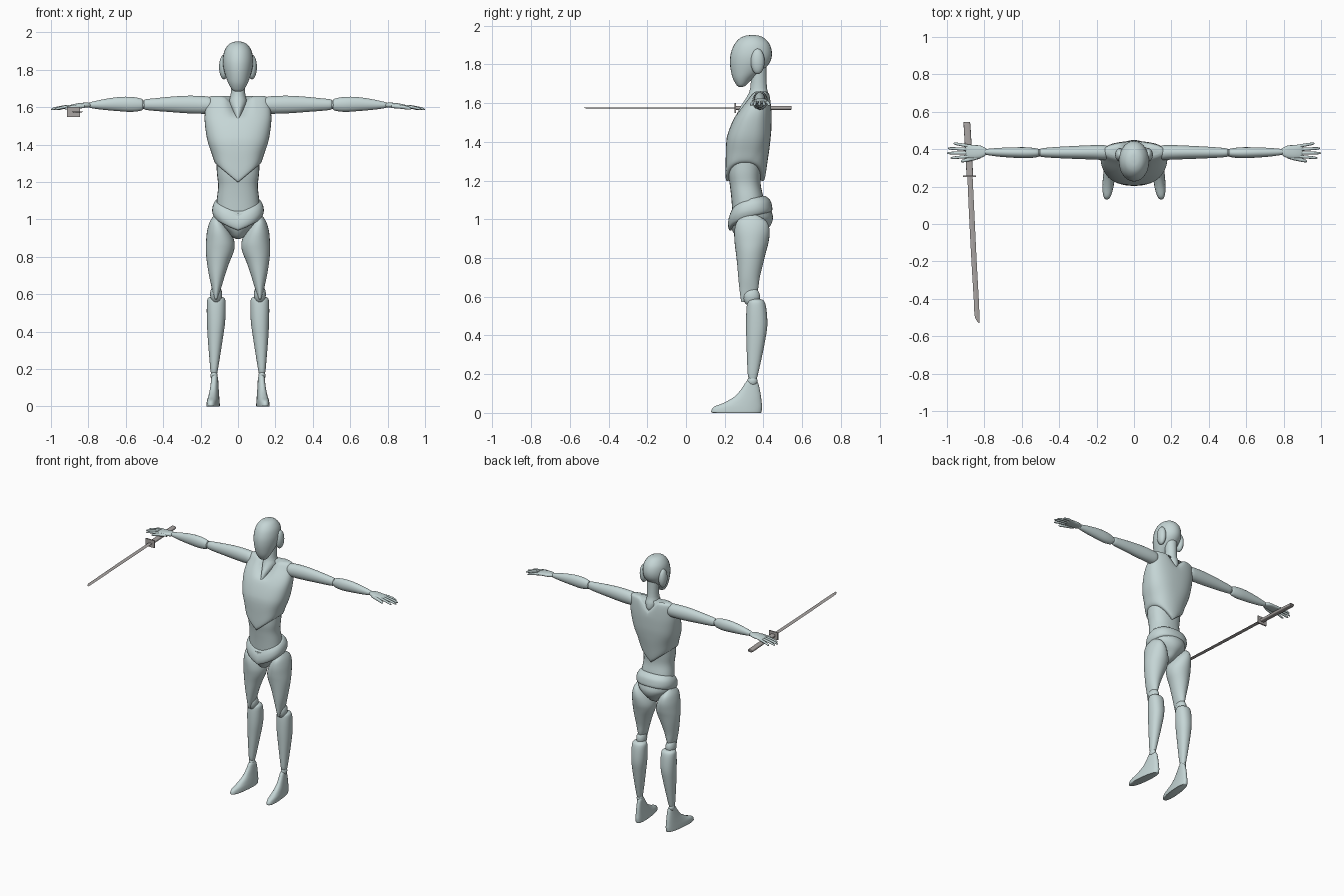
import bpy, bmesh, math

def material(name, rgb):
    m = bpy.data.materials.new(name)
    m.diffuse_color = (*rgb, 1)
    return m

BODY = material("pale blue grey", (0.56, 0.67, 0.67))
METAL = material("warm grey", (0.40, 0.375, 0.365))

def finish(ob, mat, mirror, smooth):
    ob.data.materials.append(mat)
    bpy.context.view_layer.objects.active = ob
    ob.select_set(True)
    if smooth:
        bpy.ops.object.shade_smooth_by_angle(angle=math.radians(50))
    if mirror:
        ob.modifiers.new("mirror", 'MIRROR')
    ob.select_set(False)
    return ob

def loft(name, axis, rows, p=2.0, n=28, steps=4, mirror=False, mat=BODY, warp=None, smooth=True):
    """Skin cross-sections (t, min_a, max_a, min_b, max_b) stacked along an axis."""
    fine = []
    for i in range(len(rows) - 1):
        a, b, c, d = (rows[min(max(j, 0), len(rows) - 1)] for j in range(i - 1, i + 3))
        for s in range(steps):
            t = s / steps
            fine.append([0.5 * (2*q + (r - o)*t + (2*o - 5*q + 4*r - u)*t*t
                                + (3*q - o - 3*r + u)*t**3) for o, q, r, u in zip(a, b, c, d)])
    fine.append(list(rows[-1]))
    power = lambda v: math.copysign(abs(v) ** (2 / p), v)
    bm = bmesh.new()
    rings = []
    for t, a0, a1, b0, b1 in fine:
        ring = []
        for k in range(n):
            w = 2 * math.pi * k / n
            co = [(a0 + a1) / 2 + (a1 - a0) / 2 * power(math.cos(w)),
                  (b0 + b1) / 2 + (b1 - b0) / 2 * power(math.sin(w))]
            co.insert(axis, t)
            ring.append(bm.verts.new(warp(*co) if warp else co))
        rings.append(ring)
    for r, s in zip(rings, rings[1:]):
        for k in range(n):
            bm.faces.new((r[k], r[(k + 1) % n], s[(k + 1) % n], s[k]))
    bm.faces.new(rings[0])
    bm.faces.new(rings[-1])
    bmesh.ops.recalc_face_normals(bm, faces=bm.faces)
    me = bpy.data.meshes.new(name)
    bm.to_mesh(me)
    bm.free()
    ob = bpy.data.objects.new(name, me)
    bpy.context.collection.objects.link(ob)
    return finish(ob, mat, mirror, smooth)

def ball(name, loc, radii):
    """Mirrored ellipsoid, used for joints and ears."""
    x, y, z = loc
    rx, ry, rz = radii
    rows = []
    for i in range(9):
        w = math.pi * (0.02 + 0.96 * i / 8)
        s = math.sin(w)
        rows.append((z - rz * math.cos(w), x - rx*s, x + rx*s, y - ry*s, y + ry*s))
    return loft(name, 2, rows, n=20, steps=2, mirror=True)

# Head, ears and neck with pointed collar insert
loft("head", 2, [(1.683, -.012, .012, .275, .292), (1.692, -.03, .03, .262, .31), (1.725, -.05, .05, .243, .345),
                 (1.765, -.066, .066, .232, .395), (1.81, -.078, .078, .227, .433), (1.855, -.081, .081, .231, .444),
                 (1.9, -.073, .073, .248, .434), (1.932, -.053, .053, .275, .408), (1.947, -.03, .03, .305, .38),
                 (1.951, -.008, .008, .335, .35)])
ball("ears", (.075, .37, 1.815), (.026, .036, .066))
loft("neck", 2, [(1.52, -.005, .005, .252, .34), (1.58, -.03, .03, .28, .425), (1.63, -.047, .047, .313, .432),
                 (1.68, -.038, .038, .332, .418), (1.80, -.04, .04, .34, .415)])

# Chest shell: pointed hem and dipped neckline
def chest_shape(x, y, z):
    if z < 1.42:
        z -= min(1, (1.42 - z) / .12) * .10 * max(0, 1 - abs(x) / .12)
    if z > 1.54:
        z -= min(1, (z - 1.54) / .1) * .07 * max(0, 1 - abs(x) / .075)
    return x, y, z

loft("chest", 2, [(1.30, -.108, .108, .225, .385), (1.302, -.123, .123, .206, .405), (1.35, -.14, .14, .205, .42),
                  (1.42, -.163, .163, .21, .437), (1.5, -.176, .176, .238, .442), (1.56, -.178, .178, .272, .442),
                  (1.62, -.168, .168, .318, .438), (1.65, -.16, .16, .342, .43), (1.66, -.14, .14, .36, .415)],
     p=2.5, n=48, warp=chest_shape)

# Abdomen, belt and pelvis
loft("abdomen", 2, [(1.36, -.118, .118, .222, .40), (1.25, -.113, .113, .217, .389), (1.18, -.106, .106, .226, .386),
                    (1.11, -.113, .113, .234, .40), (1.03, -.118, .118, .24, .41)], p=2.3)

def pelvis_tilt(x, y, z):
    front_dip = .05 * max(0, 1 - abs(x) / .13) if y < .33 else 0
    return x, y, z + .22 * (y - .33) - front_dip

loft("belt", 2, [(1.105, -.112, .112, .238, .40), (1.10, -.121, .121, .232, .413), (1.075, -.134, .134, .221, .435),
                 (1.045, -.138, .138, .217, .444), (1.02, -.131, .131, .222, .445), (1.012, -.12, .12, .235, .43)],
     p=2.3, n=40, warp=pelvis_tilt)
loft("pelvis", 2, [(1.04, -.128, .128, .228, .44), (1.0, -.12, .12, .225, .449), (.965, -.09, .09, .232, .44),
                   (.935, -.057, .057, .247, .415), (.91, -.035, .035, .27, .385), (.897, -.012, .012, .30, .35)],
     n=36, warp=lambda x, y, z: (x, y, z + .08 * (y - .33)))

# Legs
loft("thigh", 2, [(1.025, .105, .125, .31, .36), (.99, .078, .15, .265, .415), (.94, .042, .165, .25, .432),
                  (.88, .019, .171, .251, .426), (.83, .022, .172, .257, .413), (.77, .046, .166, .264, .398),
                  (.70, .07, .155, .27, .381), (.64, .088, .142, .276, .372), (.60, .101, .133, .281, .355),
                  (.572, .113, .122, .286, .30)], mirror=True)
ball("knee", (.117, .338, .60), (.032, .044, .05))
loft("shin", 2, [(.588, .09, .145, .335, .385), (.575, .07, .163, .318, .405), (.53, .066, .167, .312, .416),
                 (.45, .069, .166, .31, .42), (.37, .08, .162, .312, .408), (.28, .094, .155, .315, .39),
                 (.20, .107, .148, .319, .372), (.175, .112, .144, .325, .365)], p=2.2, mirror=True)
ball("ankle", (.128, .343, .165), (.019, .026, .026))
loft("foot", 2, [(0, .099, .159, .138, .386), (.006, .097, .161, .13, .39), (.03, .099, .159, .142, .393),
                 (.052, .102, .156, .195, .391), (.085, .106, .152, .252, .387), (.125, .109, .148, .287, .38),
                 (.155, .112, .145, .306, .372), (.17, .118, .139, .32, .36)],
     p=2.4, mirror=True, warp=lambda x, y, z: (x - .1 * (y - .3), y, z))

# Arms
loft("upper_arm", 0, [(.13, .36, .405, 1.585, 1.635), (.15, .343, .42, 1.567, 1.654), (.20, .344, .422, 1.565, 1.66),
                      (.28, .347, .419, 1.568, 1.661), (.36, .35, .415, 1.574, 1.656), (.44, .354, .41, 1.58, 1.648),
                      (.495, .359, .404, 1.586, 1.642), (.503, .367, .396, 1.595, 1.632)], mirror=True)
ball("elbow", (.507, .381, 1.613), (.02, .02, .022))
loft("forearm", 0, [(.508, .366, .396, 1.594, 1.632), (.516, .358, .403, 1.582, 1.645), (.57, .352, .41, 1.575, 1.655),
                    (.64, .354, .41, 1.579, 1.654), (.72, .36, .407, 1.586, 1.642), (.78, .368, .402, 1.594, 1.629),
                    (.80, .374, .398, 1.60, 1.623)], mirror=True)

# Hands: palm, four fanned fingers and a thumb
loft("palm", 0, [(.785, .375, .40, 1.602, 1.62), (.80, .362, .41, 1.598, 1.624), (.825, .352, .42, 1.597, 1.624),
                 (.86, .35, .422, 1.596, 1.62), (.89, .354, .426, 1.596, 1.614), (.90, .362, .42, 1.60, 1.61)],
     p=2.4, mirror=True)

def digit(name, x0, y0, x1, y1, z0, z1, r):
    rows = []
    for t, k in ((0, .8), (.25, 1), (.5, .95), (.8, .85), (.95, .6), (1, .15)):
        y, z = y0 + (y1 - y0) * t, z0 + (z1 - z0) * t * t
        rows.append((x0 + (x1 - x0) * t, y - r*k, y + r*k, z - r*k, z + r*k))
    loft(name, 0, rows, n=12, steps=3, mirror=True)

for i, tip in enumerate((.98, 1.0, .995, .965)):
    digit(f"finger_{i + 1}", .875, .362 + .018 * i, tip, .353 + .026 * i, 1.605, 1.588, .0085)
digit("thumb", .82, .36, .925, .335, 1.605, 1.592, .011)

# Sword: grip, square guard, thin slightly curved blade
loft("sword_grip", 1, [(.54, -.906, -.88, 1.569, 1.581), (.534, -.911, -.875, 1.565, 1.585),
                       (.40, -.903, -.867, 1.565, 1.585), (.255, -.895, -.86, 1.565, 1.585)], p=3, n=20, mat=METAL)
bpy.ops.mesh.primitive_cube_add(size=1, location=(-.879, .255, 1.575))
guard = bpy.context.object
guard.name = "sword_guard"
guard.dimensions = (.07, .009, .053)
finish(guard, METAL, False, False)
loft("sword_blade", 1, [(.26, -.891, -.863, 1.572, 1.578), (.05, -.882, -.853, 1.572, 1.578),
                        (-.2, -.869, -.841, 1.572, 1.578), (-.4, -.857, -.83, 1.572, 1.578),
                        (-.495, -.851, -.826, 1.572, 1.578), (-.53, -.829, -.826, 1.5745, 1.5755)],
     n=4, mat=METAL, smooth=False)
